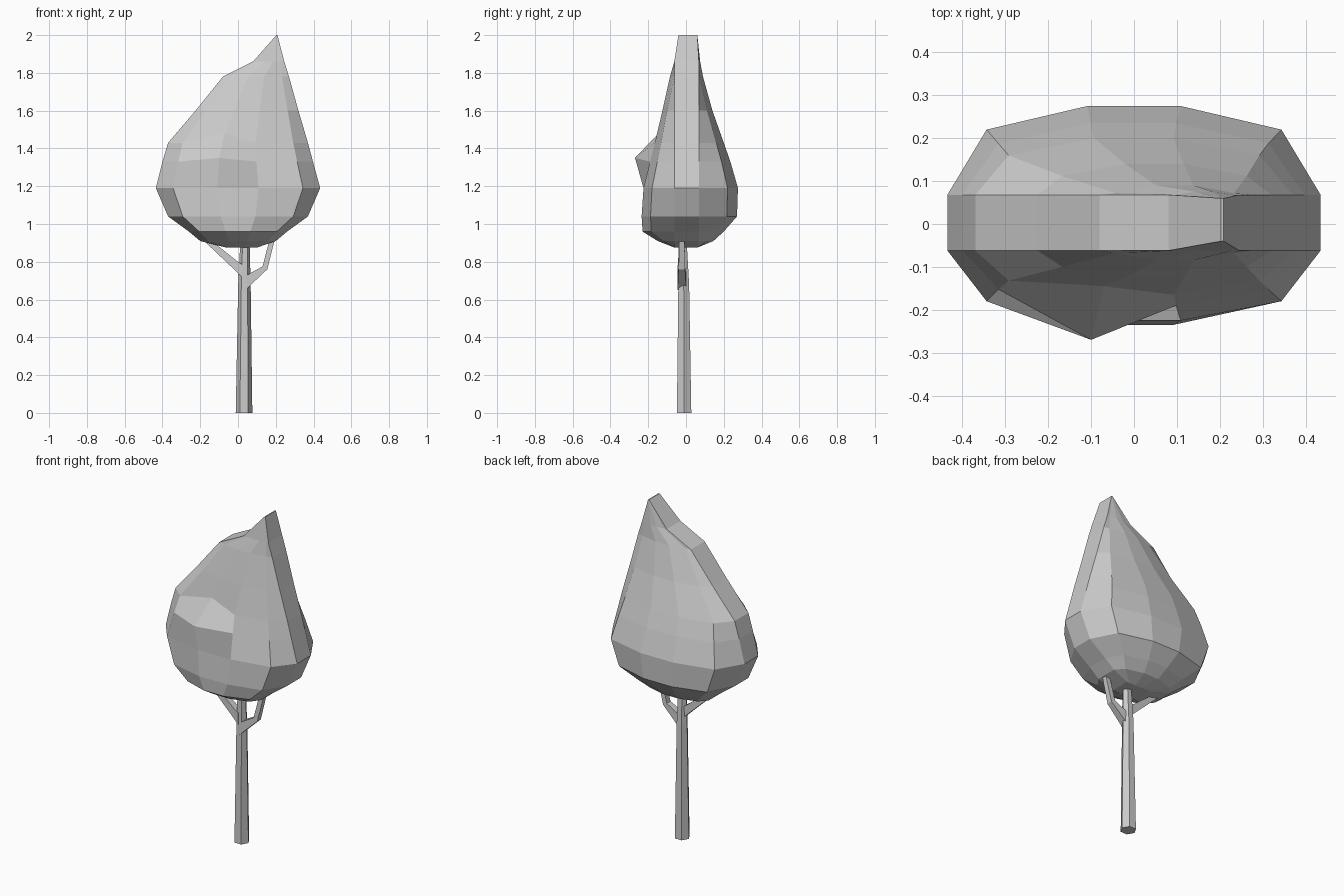
import bpy, math
from mathutils import Vector

if "Cube" in bpy.data.objects:
    bpy.data.objects.remove(bpy.data.objects["Cube"])


def loft(name, rings):
    """Skin equal-length rings of points with quads and cap both ends."""
    n = len(rings[0])
    verts = [tuple(p) for r in rings for p in r]
    faces = [tuple(reversed(range(n)))]
    for k in range(len(rings) - 1):
        for i in range(n):
            j = (i + 1) % n
            faces.append((k*n + i, k*n + j, (k + 1)*n + j, (k + 1)*n + i))
    faces.append(tuple(range((len(rings) - 1)*n, len(rings)*n)))
    me = bpy.data.meshes.new(name)
    me.from_pydata(verts, [], faces)
    me.validate()
    ob = bpy.data.objects.new(name, me)
    bpy.context.collection.objects.link(ob)
    return ob


def crown_ring(z, xl, xr, yf, yb):
    """12-sided flattened ring with a narrow flat band at each side."""
    c, h = (xl + xr)/2, (xr - xl)/2
    bf, bb = max(yf, -0.062), min(yb, 0.068)
    cf, cb = min(yf*0.8, bf), max(yb*0.8, bb)
    plan = [(-.25, yf), (.25, yf), (.79, cf), (1, bf), (1, bb), (.79, cb),
            (.25, yb), (-.25, yb), (-.79, cb), (-1, bb), (-1, bf), (-.79, cf)]
    return [Vector((c + h*u, y, z)) for u, y in plan]


# Crown: height, left, right, front and back extents
levels = [(0.875, -0.06, 0.10, -0.06, 0.06), (0.91, -0.20, 0.20, -0.15, 0.145),
          (0.96, -0.26, 0.26, -0.23, 0.20), (1.04, -0.37, 0.37, -0.235, 0.27),
          (1.19, -0.435, 0.435, -0.225, 0.275), (1.33, -0.40, 0.397, -0.19, 0.235),
          (1.43, -0.37, 0.37, -0.165, 0.20), (1.60, -0.225, 0.32, -0.125, 0.14),
          (1.78, -0.08, 0.27, -0.085, 0.09), (1.86, 0.08, 0.245, -0.062, 0.075),
          (2.0, 0.203, 0.209, -0.04, 0.06)]
rings = [crown_ring(*l) for l in levels]
# Jutting leaf clump on the front
rings[5][0] = Vector((-0.10, -0.27, 1.35))
rings[6][0] = Vector((-0.07, -0.145, 1.48))
loft("crown", rings)

# Trunk: tapered hexagonal post
loft("trunk", [[(x + r*math.cos(i*math.pi/3), y + r*math.sin(i*math.pi/3), z)
                for i in range(6)]
               for x, y, z, r in [(0.032, -0.01, 0, 0.044), (0.034, -0.012, 0.68, 0.033),
                                  (0.037, -0.018, 0.92, 0.024)]])


# Branches: four-sided limbs bounded by left/right edge points in the xz plane
def branch(name, sections, y=-0.022):
    loft(name, [[(xa, y - w, za), (xb, y - w, zb), (xb, y + w, zb), (xa, y + w, za)]
                for xa, za, xb, zb, w in sections])


branch("left_branch", [(0.03, 0.71, 0.03, 0.78, 0.022), (0.0, 0.74, 0.0, 0.80, 0.02),
                       (-0.19, 0.92, -0.15, 0.92, 0.014)])
branch("right_branch", [(0.04, 0.72, 0.04, 0.65, 0.024), (0.065, 0.74, 0.065, 0.675, 0.022),
                        (0.13, 0.775, 0.155, 0.76, 0.017), (0.17, 0.93, 0.198, 0.93, 0.014)])
